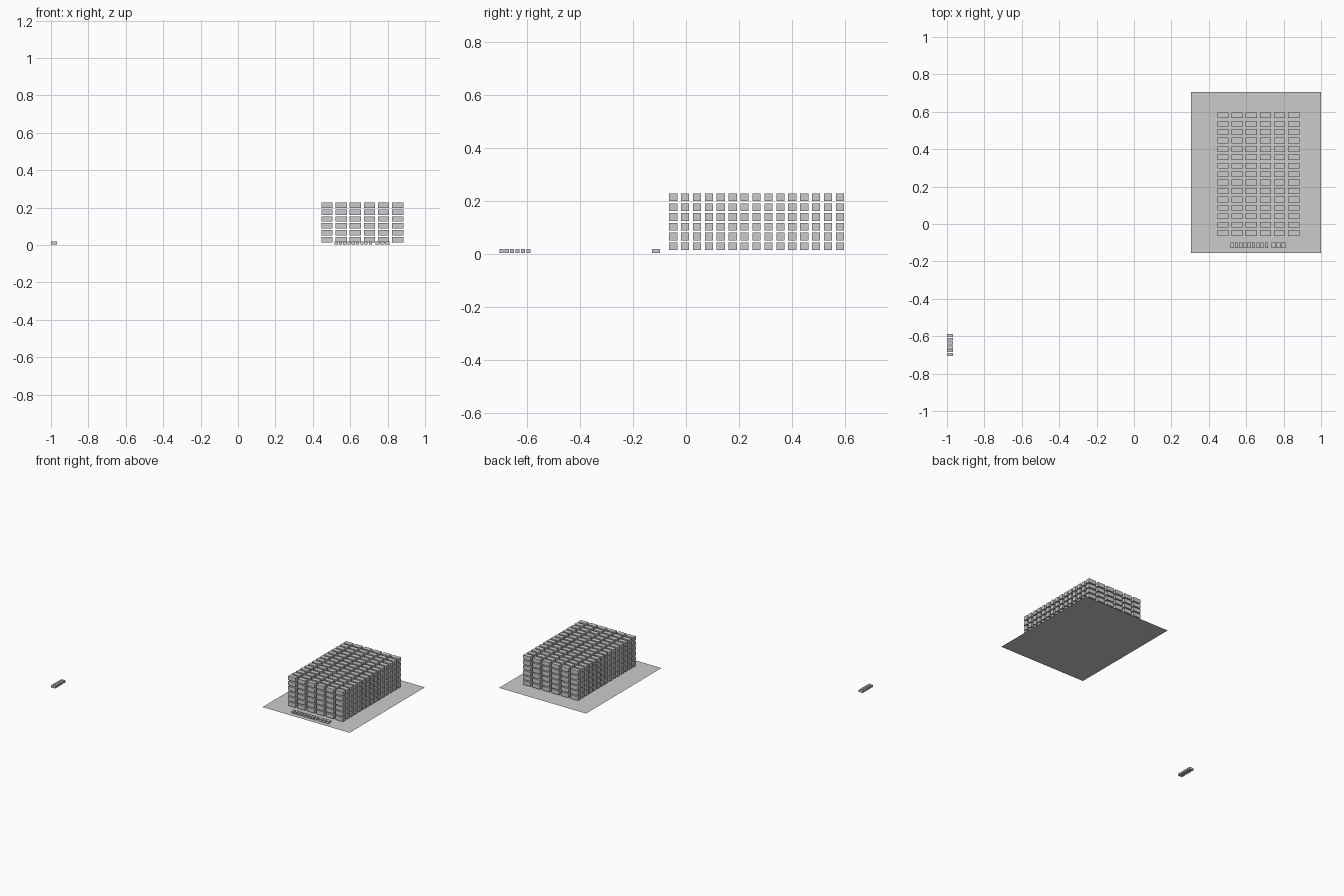
import bpy
import bmesh
from mathutils import Matrix, Vector

if "Cube" in bpy.data.objects:
    bpy.data.objects.remove(bpy.data.objects["Cube"])


def add_boxes(name, boxes):
    """One object made of axis-aligned boxes given as (low corner, high corner)."""
    bm = bmesh.new()
    for lo, hi in boxes:
        lo, hi = Vector(lo), Vector(hi)
        m = Matrix.Translation((lo + hi) / 2) @ Matrix.Diagonal((*(hi - lo), 1))
        bmesh.ops.create_cube(bm, size=1, matrix=m)
    mesh = bpy.data.meshes.new(name)
    bm.to_mesh(mesh)
    bm.free()
    obj = bpy.data.objects.new(name, mesh)
    bpy.context.collection.objects.link(obj)
    return obj


def array(obj, step, count):
    mod = obj.modifiers.new("repeat", 'ARRAY')
    mod.count = count
    mod.use_relative_offset = False
    mod.use_constant_offset = True
    mod.constant_offset_displace = step


# Thin floor area under the stack
bpy.ops.mesh.primitive_plane_add(size=1, location=(0.6525, 0.275, 0))
floor = bpy.context.object
floor.name = "floor_area"
floor.scale = (0.695, 0.86, 1)

# Stacked crates: 6 columns, 15 rows, 6 layers
crates = add_boxes("stacked_crates", [((0.446, -0.064, 0.014), (0.506, -0.033, 0.043))])
array(crates, (0.0756, 0, 0), 6)
array(crates, (0, 0.045, 0), 15)
array(crates, (0, 0, 0.0369), 6)

# Blank marker blocks in place of the floor lettering
Z0, Z1 = 0.003, 0.018


def marker_row(start, end, count, gap):
    pitch = (end - start + gap) / count
    return [(start + i * pitch, start + (i + 1) * pitch - gap) for i in range(count)]


front = marker_row(0.517, 0.716, 9, 0.006) + marker_row(0.734, 0.811, 3, 0.006)
add_boxes("front_marker", [((a, -0.128, Z0), (b, -0.099, Z1)) for a, b in front])

side = marker_row(-0.705, -0.588, 6, 0.005)
add_boxes("side_marker", [((-1.0, a, Z0), (-0.968, b, Z1)) for a, b in side])
